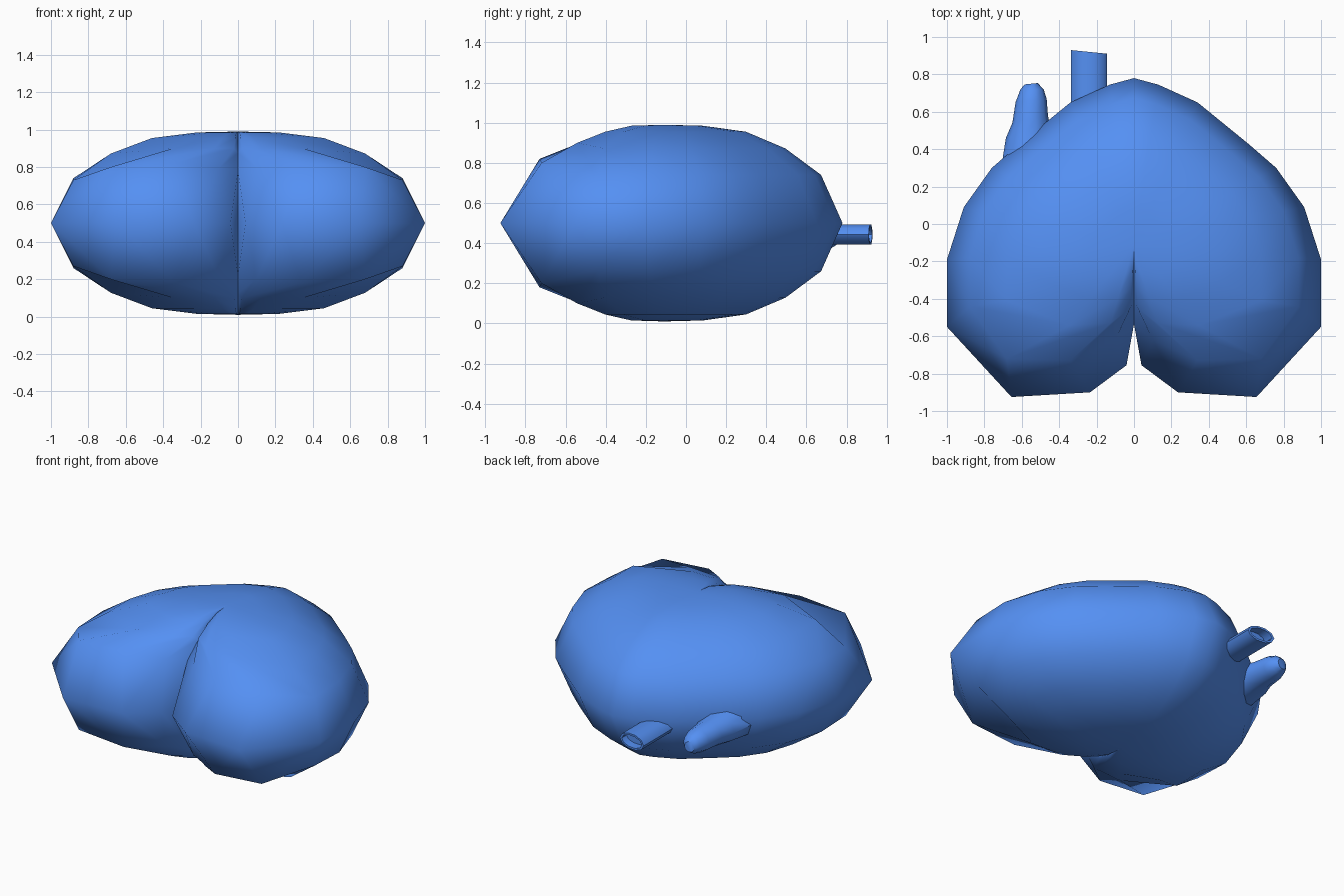
import bpy, bmesh
from math import sin, cos, pi

if "Cube" in bpy.data.objects:
    bpy.data.objects.remove(bpy.data.objects["Cube"])

blue = bpy.data.materials.new("blue")
blue.diffuse_color = (0.09, 0.28, 0.9, 1)
blue.use_nodes = True
blue.node_tree.nodes["Principled BSDF"].inputs["Base Color"].default_value = blue.diffuse_color


def make(name, bm, angle, mirror=False):
    bmesh.ops.recalc_face_normals(bm, faces=bm.faces)
    me = bpy.data.meshes.new(name)
    bm.to_mesh(me)
    bm.free()
    ob = bpy.data.objects.new(name, me)
    bpy.context.collection.objects.link(ob)
    me.materials.append(blue)
    ob.location.z = 0.5
    bpy.ops.object.select_all(action='DESELECT')
    ob.select_set(True)
    bpy.context.view_layer.objects.active = ob
    if mirror:
        m = ob.modifiers.new("mirror", 'MIRROR')
        m.use_axis = (True, False, True)
        m.merge_threshold = 0.002
        bpy.ops.object.modifier_apply(modifier=m.name)
    bpy.ops.object.shade_smooth_by_angle(angle=angle)
    return ob


# Heart-shaped body: quarter shell of shrinking rings, mirrored in x and z
CY = -0.11
outline = [(0, .78), (.13, .745), (.34, .65), (.61, .43), (.76, .3), (.91, .09),
           (1, -.19), (1, -.55), (.655, -.925), (.235, -.9), (.04, -.755), (0, -.535)]
normal = [(1, 0), (.88, .24), (.68, .372), (.46, .455), (.22, .485)]
lobe = [(1, 0), (.75, .32), (.53, .4), (.36, .455), (.2, .485)]
special = {  # second ring around the front lobes and cleft
    7: (.88, -.44, .23), 8: (.68, -.72, .3), 9: (.34, -.73, .32), 10: (.1, -.62, .295)}
cleft = [(-.535, 0), (-.535, .28), (-.42, .375), (-.3, .445), (-.18, .482)]

bm = bmesh.new()
cols = []
for i, (x, y) in enumerate(outline):
    col = []
    for k, (s, z) in enumerate(lobe if 8 <= i <= 10 else normal):
        p = (x * s, CY + (y - CY) * s, z)
        if k == 1 and i in special:
            p = special[i]
        if i == 11:
            p = (0, *cleft[k])
        col.append(bm.verts.new(p))
    cols.append(col)
top = bm.verts.new((0, CY, .49))
for a, b in zip(cols, cols[1:]):
    for k in range(4):
        bm.faces.new((a[k], b[k], b[k + 1], a[k + 1]))
    bm.faces.new((a[4], b[4], top))
make("heart_body", bm, pi / 2.5, True)


# Vessel stubs: elliptical rings lofted along y
def stub(name, rings, n=10):
    bm = bmesh.new()
    loops = [[bm.verts.new((x + rx * cos(2 * pi * j / n), y + tilt * rx * cos(2 * pi * j / n),
                            z - .5 + rz * sin(2 * pi * j / n))) for j in range(n)]
             for x, y, z, rx, rz, tilt in rings]
    for a, b in zip(loops, loops[1:]):
        for j in range(n):
            bm.faces.new((a[j], a[j - 1], b[j - 1], b[j]))
    bm.faces.new(loops[0])
    bm.faces.new(loops[-1])
    make(name, bm, pi / 4)


stub("straight_vessel", [(-.24, .5, .443, .096, .053, 0), (-.24, .92, .443, .096, .053, -.1),
                         (-.24, .92, .443, .08, .04, -.1), (-.24, .86, .443, .08, .04, 0)])
stub("rounded_vessel", [(-.54, .25, .45, .17, .13, -.3), (-.56, .46, .445, .125, .1, 0),
                        (-.555, .56, .44, .095, .085, .2), (-.55, .66, .435, .083, .078, .1),
                        (-.545, .72, .43, .062, .06, 0), (-.55, .75, .425, .035, .035, .1)])
